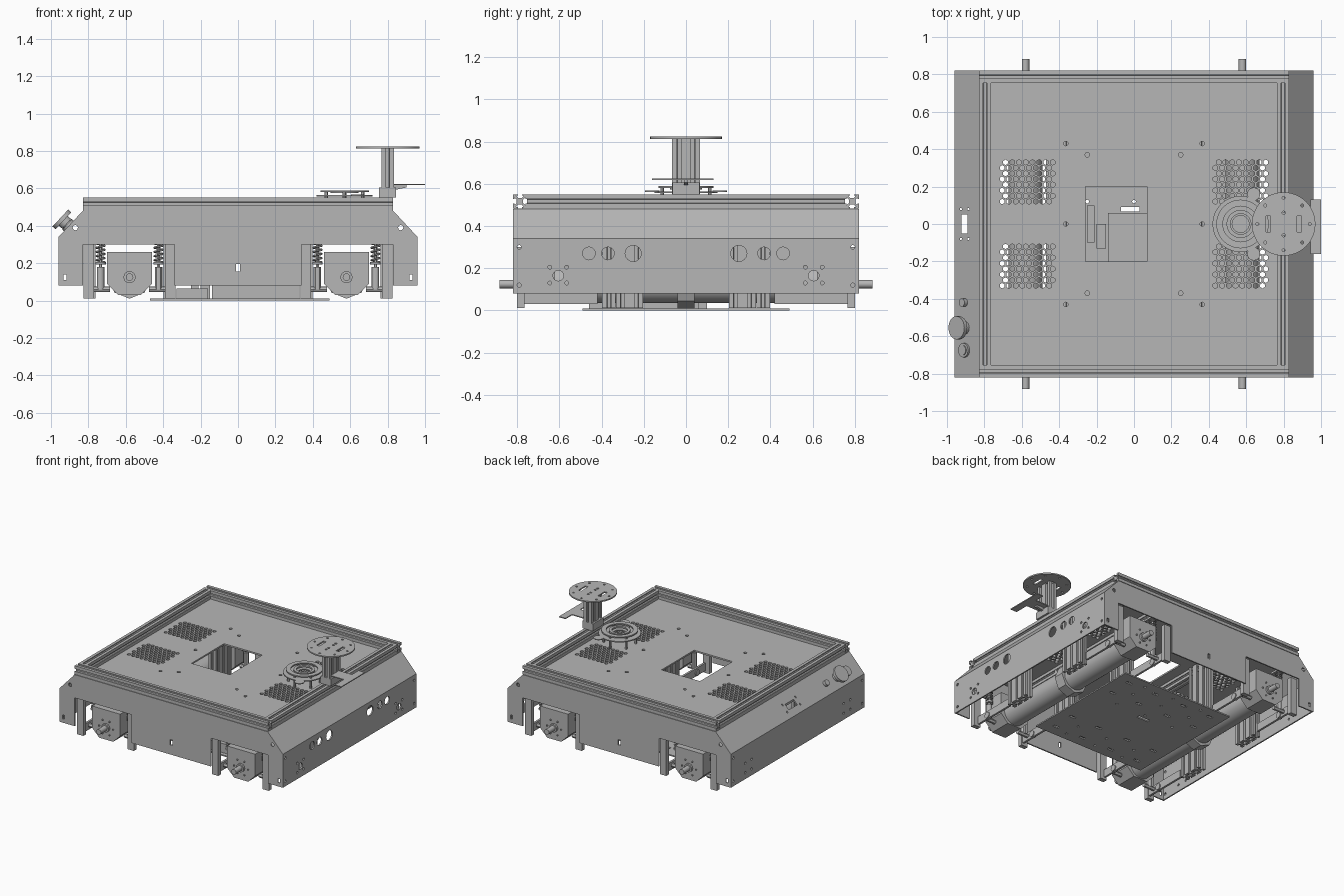
import bpy, bmesh, math
from mathutils import Matrix, Vector

old = bpy.data.objects.get("Cube")
if old:
    bpy.data.objects.remove(old, do_unlink=True)

metal = bpy.data.materials.new("grey metal")
metal.use_nodes = True
metal.diffuse_color = (0.47, 0.47, 0.47, 1)
metal.node_tree.nodes["Principled BSDF"].inputs["Base Color"].default_value = (0.47, 0.47, 0.47, 1)

AXIS = {"x": Matrix.Rotation(math.pi / 2, 4, "Y"),
        "y": Matrix.Rotation(math.pi / 2, 4, "X"),
        "z": Matrix.Identity(4)}
PLACE = {"x": lambda a, b, t: (t, a, b),
         "y": lambda a, b, t: (a, t, b),
         "z": lambda a, b, t: (a, b, t)}


def finish(name, bm):
    bmesh.ops.recalc_face_normals(bm, faces=bm.faces)
    mesh = bpy.data.meshes.new(name)
    bm.to_mesh(mesh)
    bm.free()
    mesh.materials.append(metal)
    ob = bpy.data.objects.new(name, mesh)
    bpy.context.collection.objects.link(ob)
    return ob


def prism(name, pts, axis, lo, hi):
    bm = bmesh.new()
    face = bm.faces.new([bm.verts.new(PLACE[axis](a, b, lo)) for a, b in pts])
    new = bmesh.ops.extrude_face_region(bm, geom=[face])["geom"]
    bmesh.ops.translate(bm, vec=Vector(PLACE[axis](0, 0, hi - lo)),
                        verts=[v for v in new if isinstance(v, bmesh.types.BMVert)])
    return finish(name, bm)


def box(name, x, y, z):
    return prism(name, [(x[0], y[0]), (x[1], y[0]), (x[1], y[1]), (x[0], y[1])], "z", *z)


def cyl(name, loc, axis, r, depth, segs=32):
    bm = bmesh.new()
    if isinstance(axis, str):
        turn = AXIS[axis]
    else:
        turn = Vector((0, 0, 1)).rotation_difference(axis).to_matrix().to_4x4()
    bmesh.ops.create_cone(bm, cap_ends=True, segments=segs, radius1=r, radius2=r, depth=depth,
                          matrix=Matrix.Translation(loc) @ turn)
    return finish(name, bm)


def hole(loc, axis, r1, r2=None, segs=12):
    return loc, axis, r1, r2 or r1, segs


def cut(ob, holes):
    bm = bmesh.new()
    for loc, axis, r1, r2, segs in holes:
        k = math.sqrt(2) if segs == 4 else 1
        m = (Matrix.Translation(loc) @ AXIS[axis] @ Matrix.Diagonal((r1 * k, r2 * k, 1, 1))
             @ Matrix.Rotation(math.pi / 4 if segs == 4 else 0, 4, "Z"))
        bmesh.ops.create_cone(bm, cap_ends=True, segments=segs, radius1=1, radius2=1, depth=0.1, matrix=m)
    tool = finish("cutter", bm)
    tool.hide_render = True
    mod = ob.modifiers.new("holes", "BOOLEAN")
    mod.object, mod.solver = tool, "EXACT"
    deps = bpy.context.evaluated_depsgraph_get()
    mesh = bpy.data.meshes.new_from_object(ob.evaluated_get(deps))
    ob.modifiers.clear()
    ob.data = mesh
    bpy.data.objects.remove(tool, do_unlink=True)


def slotted(name, a, b, axis, lo, hi, h=0.033):
    # Square profile with a T-slot in every side
    side = [(-1, -1), (-.3, -1), (-.3, -.8), (-.55, -.8), (-.25, -.45),
            (.25, -.45), (.55, -.8), (.3, -.8), (.3, -1)]
    pts = []
    for c, s in ((1, 0), (0, 1), (-1, 0), (0, -1)):
        pts += [(a + h * (c * u - s * v), b + h * (s * u + c * v)) for u, v in side]
    prism(name, pts, axis, lo, hi)


def ring(name, x, y, z, r, inner, t):
    cut(cyl(name, (x, y, z), "z", r, t, 48), [hole((x, y, z), "z", inner, segs=40)])


S = (-1, 1)

# Front and back panels with wheel cutouts
half = [(0.34, 0.08), (0.34, 0.30), (0.83, 0.30), (0.83, 0.08), (0.96, 0.08), (0.96, 0.34), (0.83, 0.48)]
outline = half + [(-x, z) for x, z in reversed(half)]
for s, n in zip(S, ("front_panel", "back_panel")):
    panel = prism(n, outline, "y", s * 0.82, s * 0.81)
    cut(panel, [hole((0, s * .815, .175), "y", .01, .02, 4)]
        + [hole((k * .925, s * .815, .125), "y", .009, .015, 4) for k in S]
        + [hole((k * .87, s * .815, .39), "y", .014) for k in S])

# Bent side sheets
for s, n in zip(S, ("right_side_sheet", "left_side_sheet")):
    sheet = prism(n, [(s * x, z) for x, z in ((.96, .08), (.96, .34), (.83, .48), (.82, .472), (.95, .336), (.95, .08))],
                  "y", -.82, .82)
    holes = [hole((s * .955, k * .79, z), "x", .01) for k in S for z in (.12, .30)]
    for k in S:
        holes += [hole((s * .955, k * .605 + dy, .17 + dz), "x", .009) for dy in (-.04, .04) for dz in (-.04, .035)]
        if s > 0:
            holes += [hole((.955, k * y, .27), "x", r, segs=24) for y, r in ((.25, .038), (.37, .03), (.46, .03))]
            holes += [hole((.955, k * .605, .165), "x", .025, segs=20)]
    if s < 0:
        holes += [hole((-.905, 0, .39), "z", .016, .052, 4)]
        holes += [hole((-.905 + d, k * .08, .39), "z", .006) for k in S for d in (-.02, .02)]
    cut(sheet, holes)

# Top deck with hatch, bolt holes and vent grids
deck = box("top_deck", (-.83, .83), (-.815, .815), (.472, .484))
holes = [hole((-.095, 0, .48), "z", .165, .2, 4)]
for sx in S:
    holes += [hole((sx * .365, y, .48), "z", .012) for y in (-.43, 0, .43)]
    holes += [hole((sx * .25, k * .37, .48), "z", .012) for k in S]
    for sy in S:
        for row in range(8):
            for col in range(8):
                x = -.135 + .036 * col + (.018 if row % 2 else 0)
                holes.append(hole((sx * .57 + x, sy * .225 + (row - 3.5) * .03, .48), "z", .0145, segs=6))
cut(deck, holes)

# Slotted rail frame on the deck
for s in S:
    slotted("frame_cross_rail", s * .787, .517, "x", -.83, .83)
    slotted("frame_side_rail", s * .797, .517, "y", -.754, .754)

# Drive units, one on each side
for sx in S:
    cx = sx * .58
    cyl("axle_tube", (cx, 0, .125), "y", .09, 1.24, 40)
    cyl("tube_clamp", (cx, 0, .125), "y", .115, .08, 8)
    for sy in S:
        block = [(-.12, .26), (.12, .26), (.12, .09), (.06, .03), (-.06, .03), (-.12, .09)]
        prism("gearbox", [(cx + x, z) for x, z in block], "y", sy * .62, sy * .79)
        cyl("drive_shaft", (cx, sy * .80, .125), "y", .02, .165, 20)
        cyl("shaft_collar", (cx, sy * .795, .125), "y", .032, .02, 20)
        for k in range(6):
            a = k * math.pi / 3
            cyl("gearbox_bolt", (cx + .06 * math.cos(a), sy * .792, .125 + .06 * math.sin(a)), "y", .006, .012, 8)
        for dx in S:
            x = cx + dx * .155
            # Suspension strut with coil spring
            cyl("spring_rod", (x, sy * .71, .24), "z", .009, .38, 12)
            cyl("spring_seat", (x, sy * .71, .2), "z", .028, .012, 16)
            cyl("lower_mount", (x, sy * .71, .12), "z", .02, .12, 12)
            cyl("cross_pin", (x, sy * .71, .06), "x", .015, .1, 12)
            box("spring_bracket", (x - .03, x + .03), sorted((sy * .66, sy * .76)), (.36, .375))
            curve = bpy.data.curves.new("coil_spring", "CURVE")
            curve.dimensions, curve.bevel_depth, curve.bevel_resolution = "3D", .005, 1
            path = curve.splines.new("POLY")
            path.points.add(84)
            for i, p in enumerate(path.points):
                a = i * math.pi / 6
                p.co = (x + .023 * math.cos(a), sy * .71 + .023 * math.sin(a), .205 + i * .155 / 84, 1)
            curve.materials.append(metal)
            bpy.context.collection.objects.link(bpy.data.objects.new("coil_spring", curve))
            # Lower arm plate and its pivot
            px = cx + dx * .205
            box("arm_plate", (px - .008, px + .008), sorted((sy * .42, sy * .8)), (.03, .09))
            cyl("arm_pivot", (px, sy * .66, .055), "x", .024, .03, 16)
            # Upright rails and corner post
            for y in (.235, .3, .365):
                slotted("upright_rail", cx + dx * .215, sy * y, "z", .012, .472, .032)
            box("corner_post", sorted((cx + dx * .19, cx + dx * .245)), sorted((sy * .765, sy * .8)), (.012, .30))
    slotted("deck_beam", sx * .37, .44, "y", -.8, .8, .03)

# Bottom tray with slots
tray = box("bottom_tray", (-.47, .49), (-.49, .49), (0, .01))
cut(tray, [hole((x, y, .005), "z", .025, .009, 4) for x in (-.36, -.12, .14, .38) for y in (-.4, -.22, .22, .4)]
    + [hole((x, y, .005), "z", .01) for x in (-.25, 0, .26) for y in (-.43, -.3, .12, .3, .43)]
    + [hole((-.02, .08, .005), "z", .05, .012, 4)])
box("battery_box", (-.14, .33), (-.46, .06), (.01, .08))
box("controller", (-.33, -.16), (-.46, -.3), (.01, .065))
box("terminal_strip", (-.25, -.21), (-.1, .1), (.01, .2))
box("relay", (-.2, -.15), (-.13, 0), (.01, .14))

# Round sensor mount on standoffs
ring("sensor_base", .57, 0, .56, .15, .045, .008)
ring("sensor_ring", .57, 0, .585, .13, .095, .009)
ring("sensor_inner_ring", .57, 0, .58, .075, .055, .012)
for k in range(6):
    a = k * math.pi / 3 + .5
    x, y = .57 + .113 * math.cos(a), .113 * math.sin(a)
    cyl("sensor_standoff", (x, y, .537), "z", .008, .105, 12)
for k in S:
    cyl("sensor_foot", (.64, k * .16, .565), "z", .035, .006, 20)

# Mast with round top plate and side bracket
for y in (-.033, .033):
    slotted("mast_rail", .80, y, "z", .55, .815)
box("mast_base", (.755, .845), (-.065, .065), (.55, .605))
plate = cyl("mast_plate", (.80, 0, .818), "z", .17, .01, 48)
cut(plate, [hole((.80 + k * .083, 0, .818), "z", .012, .042, 4) for k in S]
    + [hole((.80 + .14 * math.cos(a * math.pi / 4), .14 * math.sin(a * math.pi / 4), .818), "z", .008)
       for a in range(8)]
    + [hole((.80, y, .818), "z", .009) for y in (-.06, -.03, .03, .06)])
box("bracket_arm", (.83, .97), (-.05, .05), (.617, .624))
box("bracket_bar", (.945, 1.0), (-.16, .13), (.617, .624))
prism("bracket_gusset", [(.83, .617), (.90, .617), (.90, .605), (.83, .59)], "y", -.01, .01)

# Push buttons on the sloped face
out = Vector((-.14, 0, .13)).normalized()


def on_slope(y, up):
    return Vector((-.905, y, .40)) + out * up


cyl("stop_button_stem", on_slope(-.555, .02), out, .035, .045)
cyl("stop_button_head", on_slope(-.555, .05), out, .062, .022)
cyl("small_button", on_slope(-.42, .01), out, .022, .025, 20)
cyl("key_switch_rim", on_slope(-.675, .005), out, .038, .014, 24)
cyl("key_switch_core", on_slope(-.675, .01), out, .026, .014, 24)

# Smooth round parts, keep edges crisp
bpy.ops.object.select_all(action="DESELECT")
for ob in bpy.context.scene.objects:
    if ob.type == "MESH" and ob.data.materials and ob.data.materials[0] == metal:
        ob.select_set(True)
        bpy.context.view_layer.objects.active = ob
bpy.ops.object.shade_smooth_by_angle()
